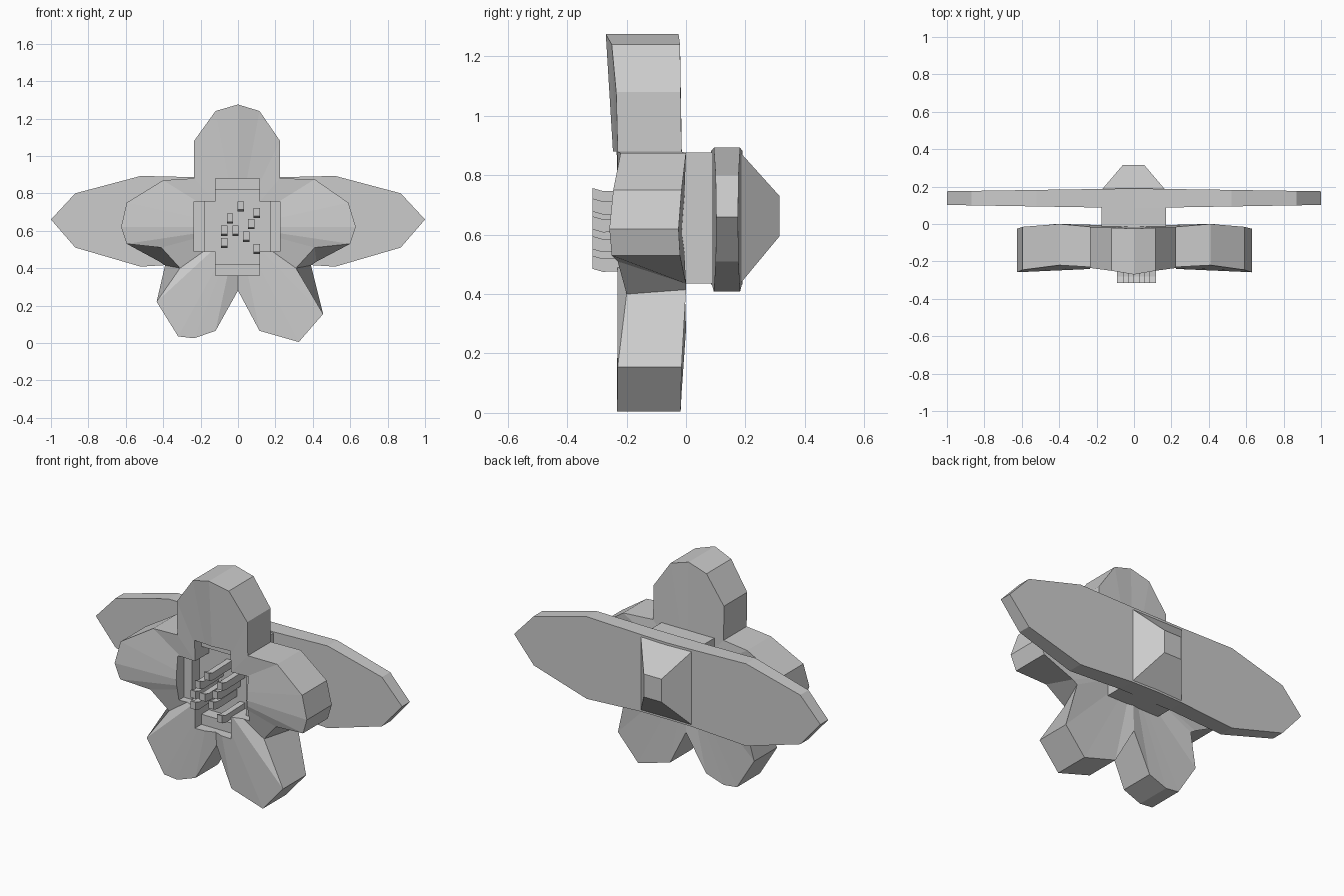
import bpy, bmesh

if "Cube" in bpy.data.objects:
    bpy.data.objects.remove(bpy.data.objects["Cube"])


def mesh_object(name, verts, faces):
    me = bpy.data.meshes.new(name)
    me.from_pydata(verts, [], faces)
    bm = bmesh.new()
    bm.from_mesh(me)
    bmesh.ops.recalc_face_normals(bm, faces=bm.faces)
    bm.to_mesh(me)
    bm.free()
    ob = bpy.data.objects.new(name, me)
    bpy.context.collection.objects.link(ob)
    return ob


def slab(name, front, back, c_front, c_back):
    """Closed slab: two matching outlines, each capped by a fan to a centre."""
    n = len(front)
    verts = front + back + [c_front, c_back]
    faces = []
    for i in range(n):
        j = (i + 1) % n
        faces += [(i, j, 2 * n), (n + j, n + i, 2 * n + 1), (i, n + i, n + j, j)]
    return mesh_object(name, verts, faces)


def loft(name, rings):
    """Rings of equal length joined by quads, with flat ends."""
    n = len(rings[0])
    faces = [tuple(range(n)), tuple(range((len(rings) - 1) * n, len(rings) * n))]
    for r in range(len(rings) - 1):
        for i in range(n):
            j = (i + 1) % n
            faces.append((r * n + i, r * n + j, r * n + n + j, r * n + n + i))
    return mesh_object(name, [v for ring in rings for v in ring], faces)


def rect(x0, x1, z0, z1, y):
    return [(x0, y, z0), (x1, y, z0), (x1, y, z1), (x0, y, z1)]


def cross(x0, x1, z0, z1, a0, a1, b0, b1, y):
    """Plus outline: full extents x0..z1, arm widths a (x) and b (z)."""
    pts = [(a0, z0), (a1, z0), (a1, b0), (x1, b0), (x1, b1), (a1, b1),
           (a1, z1), (a0, z1), (a0, b1), (x0, b1), (x0, b0), (a0, b0)]
    return [(x, y, z) for x, z in pts]


# Five-petal flower: x, z, front y, back y
petals = [
    (0, 1.275, -.27, -.025), (.115, 1.24, -.25, -.02), (.225, 1.08, -.235, -.018),
    (.225, .88, -.23, -.015), (.41, .875, -.22, 0), (.59, .75, -.245, -.015),
    (.63, .62, -.258, -.025), (.6, .53, -.25, -.02), (.41, .51, -.23, 0),
    (.31, .40, -.20, 0), (.455, .155, -.23, -.015), (.325, .005, -.232, -.018),
    (.115, .065, -.225, -.015), (0, .28, -.20, 0), (-.12, .065, -.225, -.015),
    (-.235, .025, -.23, -.018), (-.32, .035, -.232, -.018), (-.435, .22, -.23, -.015),
    (-.31, .40, -.20, 0), (-.41, .51, -.23, 0), (-.595, .53, -.25, -.02),
    (-.625, .62, -.258, -.025), (-.595, .75, -.245, -.015), (-.40, .87, -.22, 0),
    (-.235, .88, -.23, -.015), (-.235, 1.08, -.235, -.018), (-.12, 1.24, -.25, -.02)]
front = [(x, yf, z) for x, z, yf, yb in petals]
back = [(x, yb, z) for x, z, yf, yb in petals]
# the undersides of the side petals slope down toward the back
for s, a, b in ((1, 8, 9), (-1, 19, 18)):
    back[a] = (s * .42, 0, .435)
    back[b] = (s * .39, 0, .415)
flower = slab("flower_petals", front, back, (0, -.23, .62), (0, -.01, .62))

# Stepped cross-shaped recess in the middle of the flower
cutters = [((-.235, .225, .36, .88, -.12, .115, .49, .755), -.17),
           ((-.18, .17, .42, .82, -.12, .115, .49, .755), -.10)]
for dims, depth in cutters:
    cut = loft("recess_cutter", [cross(*dims, -.4), cross(*dims, depth)])
    cut.hide_render = True
    mod = flower.modifiers.new("recess", 'BOOLEAN')
    mod.operation = 'DIFFERENCE'
    mod.solver = 'EXACT'
    mod.object = cut
    bpy.context.view_layer.objects.active = flower
    bpy.ops.object.modifier_apply(modifier=mod.name)
    bpy.data.objects.remove(cut)

# Stamens: thin square rods, slightly bent up at the tip
spots = [(-.043, .67), (.015, .735), (.10, .70), (.07, .64), (-.013, .605),
         (-.073, .605), (.045, .573), (-.073, .54), (.10, .507)]
for x, z in spots:
    loft("stamen", [rect(x - .017, x + .017, z - .022 + d, z + .022 + d, y)
                    for y, d in ((-.09, -.005), (-.28, -.01), (-.315, 0))])

# Long leaf pair behind the flower, thinner toward the tips
half = [(.17, .885), (.52, .893), (.87, .80), (1, .66), (.87, .51), (.52, .408), (.17, .43)]
outline = [(0, .883)] + half + [(0, .432)] + [(-x, z) for x, z in reversed(half)]
slab("leaf_pair",
     [(x, .085 + .017 * abs(x), z) for x, z in outline],
     [(x, .19 - .015 * abs(x), z) for x, z in outline],
     (0, .085, .655), (0, .19, .655))

# Block joining flower and leaves, and tapered base at the back
loft("flower_neck", [rect(-.175, .17, .435, .877, y) for y in (-.03, .10)])
loft("flower_base", [rect(-.175, .17, .432, .88, .18), rect(-.06, .055, .595, .73, .315)])
